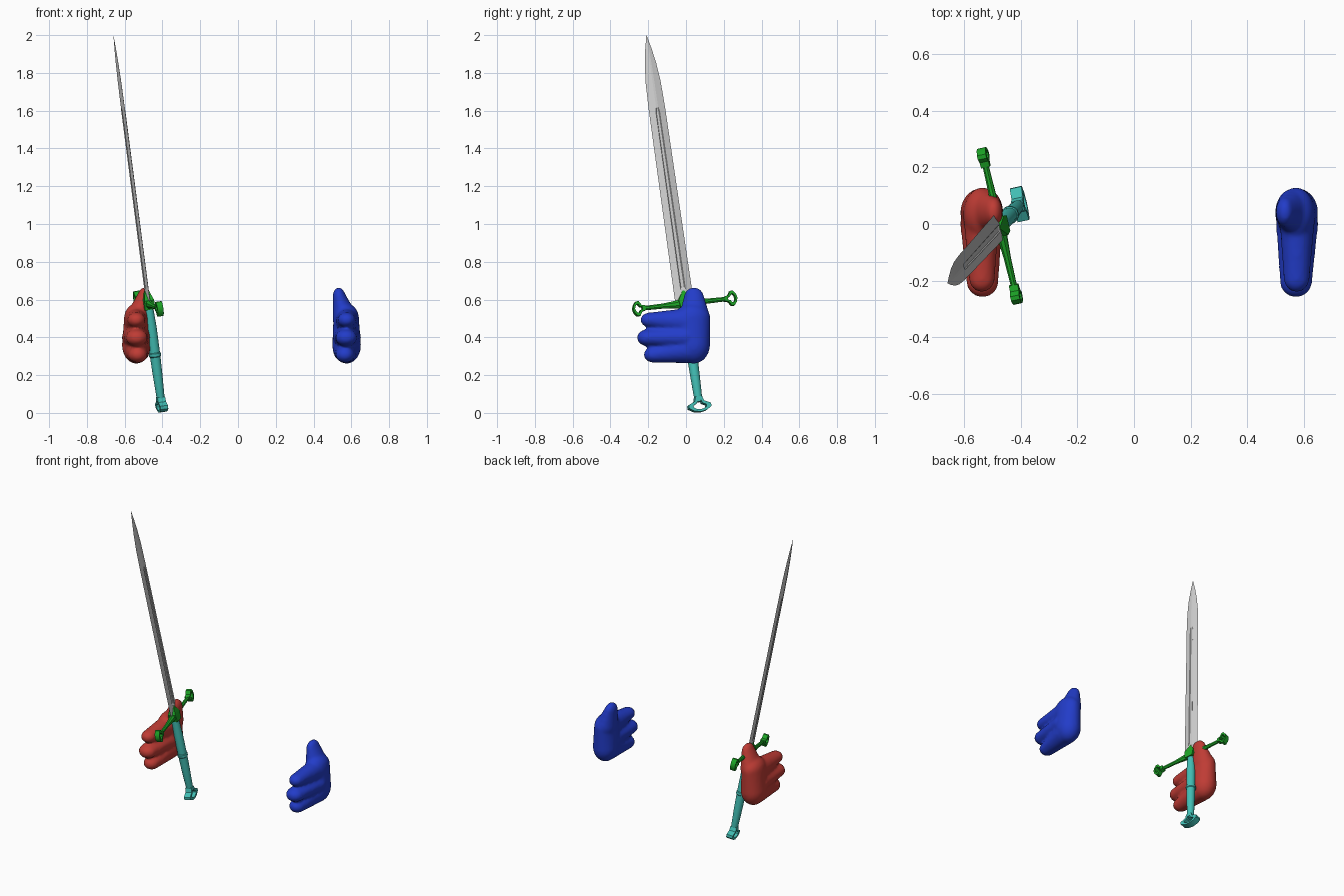
import bpy, bmesh, math
from mathutils import Matrix, Vector

if "Cube" in bpy.data.objects:
    bpy.data.objects.remove(bpy.data.objects["Cube"])


def material(name, rgb):
    m = bpy.data.materials.new(name)
    m.diffuse_color = (*rgb, 1)
    m.use_nodes = True
    m.node_tree.nodes["Principled BSDF"].inputs["Base Color"].default_value = m.diffuse_color
    return m


RED = material("red", (0.52, 0.045, 0.035))
BLUE = material("blue", (0.016, 0.045, 0.58))
GREY = material("steel grey", (0.62, 0.62, 0.62))
GREEN = material("green", (0.012, 0.38, 0.02))
TEAL = material("teal", (0.055, 0.52, 0.46))

# Sword frame: X along the guard, Y through the blade, Z up the blade
AXIS = Vector((-0.26, -0.285, 2.0)).normalized()
SIDE = Vector((-0.125, 0.53, 0.06))
SIDE = (SIDE - AXIS * SIDE.dot(AXIS)).normalized()
THICK = AXIS.cross(SIDE)
SWORD = Matrix((SIDE, THICK, AXIS)).transposed().to_4x4()
SWORD.translation = (-0.40, 0.075, 0.004)


def finish(bm, name, mat, matrix=None, angle=30):
    if matrix:
        bm.transform(matrix)
    bmesh.ops.recalc_face_normals(bm, faces=bm.faces)
    mesh = bpy.data.meshes.new(name)
    bm.to_mesh(mesh)
    bm.free()
    mesh.materials.append(mat)
    ob = bpy.data.objects.new(name, mesh)
    bpy.context.collection.objects.link(ob)
    bpy.ops.object.select_all(action='DESELECT')
    bpy.context.view_layer.objects.active = ob
    ob.select_set(True)
    if angle:
        bpy.ops.object.shade_smooth_by_angle(angle=math.radians(angle))
    else:
        bpy.ops.object.shade_smooth()
    return ob


def loft(bm, sections):
    """Skin a list of closed sections and cap both ends."""
    rings = [[bm.verts.new(p) for p in s] for s in sections]
    n = len(rings[0])
    for a, b in zip(rings, rings[1:]):
        for i in range(n):
            j = (i + 1) % n
            bm.faces.new((a[i], a[j], b[j], b[i]))
    bm.faces.new(rings[0])
    bm.faces.new(rings[-1])


def fan_ring(bm, length, w, t, neck, matrix):
    """Flared end piece with a hole, opening along local +X."""
    half = [(0, neck), (0.3, 0.42 * w), (0.5, w), (0.72, w), (0.92, 0.55 * w)]
    pts = [(u * length, v) for u, v in half] + [(length, 0)]
    pts += [(u * length, -v) for u, v in reversed(half)]
    c = 0.64 * length
    hole = [(c + (u - c) * 0.58, v * 0.58) for u, v in pts]
    loops = []
    for p, y in ((pts, -t / 2), (pts, t / 2), (hole, t / 2), (hole, -t / 2)):
        loops.append([bm.verts.new(matrix @ Vector((u, y, v))) for u, v in p])
    n = len(pts)
    for k in range(4):
        a, b = loops[k], loops[(k + 1) % 4]
        for i in range(n):
            j = (i + 1) % n
            bm.faces.new((a[i], a[j], b[j], b[i]))


# Blade with a shallow groove on both faces
bm = bmesh.new()
sections = []
for z, w, f, d in ((0.59, .05, .013, 0), (0.66, .05, .013, 0), (0.67, .05, .013, .004),
                   (1.62, .045, .010, .004), (1.64, .045, .006, 0), (1.78, .041, .005, 0),
                   (1.88, .031, .004, 0), (1.96, .017, .003, 0), (2.03, .001, .0005, 0)):
    h = 0.009 if z < 1.7 else 0.009 * w / 0.045
    top = [(-w, 0), (-f, h), (-0.7 * f, h - d), (0.7 * f, h - d), (f, h)]
    pts = top + [(-x, -y) for x, y in top]
    sections.append([(x, y, z) for x, y in pts])
loft(bm, sections)
finish(bm, "blade", GREY, SWORD, 8)

# Guard: tapering arms, a pointed centre and flared end rings
G = 0.585
bm = bmesh.new()
sections = []
for x, hz, hy in ((-.23, .012, .011), (-.12, .014, .013), (-.045, .022, .018), (0, .034, .026),
                  (.045, .022, .018), (.12, .014, .013), (.23, .012, .011)):
    sections.append([(x, hy * math.cos(a), G + hz * math.sin(a))
                     for a in (math.tau * (i + .5) / 8 for i in range(8))])
loft(bm, sections)
loft(bm, [[(sx * w, sy * t, G + z) for sx, sy in ((-1, -1), (1, -1), (1, 1), (-1, 1))]
          for z, w, t in ((-.03, .028, .028), (.02, .035, .026), (.07, .004, .011))])
for s in (0, math.pi):
    place = Matrix.Translation((0, 0, G)) @ Matrix.Rotation(s, 4, 'Z') @ Matrix.Translation((.215, 0, 0))
    fan_ring(bm, .07, .039, .032, .012, place)
finish(bm, "guard", GREEN, SWORD, 35)

# Grip with a raised band
bm = bmesh.new()
sections = [[(r * math.cos(math.tau * i / 16), r * math.sin(math.tau * i / 16), z) for i in range(16)]
            for z, r in ((.055, .017), (.09, .022), (.2, .026), (.298, .028), (.302, .032),
                         (.318, .032), (.322, .028), (.45, .028), (.57, .023))]
loft(bm, sections)
finish(bm, "grip", TEAL, SWORD, 40)

# Pommel: flared ring opening downward
bm = bmesh.new()
down = Matrix.Translation((0, 0, .082)) @ Matrix.Rotation(math.pi / 2, 4, 'Y')
fan_ring(bm, .082, .061, .042, .018, down)
finish(bm, "pommel", TEAL, SWORD, 35)

# Hand masses: start centre, start radii, end centre, end radii
MASSES = (
    ((.575, -.190, .492), (.047, .052, .040), (.577, .00, .485), (.062, .06, .070)),  # upper finger
    ((.573, -.203, .398), (.058, .057, .045), (.577, .00, .400), (.076, .06, .060)),  # middle finger
    ((.567, -.168, .308), (.051, .057, .043), (.574, .01, .335), (.072, .07, .072)),  # lower finger
    ((.575, .040, .360), (.077, .088, .100), (.573, .035, .500), (.068, .095, .080)),  # palm
    ((.560, .045, .510), (.060, .080, .080), (.534, .042, .615), (.033, .053, .050)),  # thumb
)


def hand(name, mat, sign, shift):
    bm = bmesh.new()
    steps = 9
    for c0, r0, c1, r1 in MASSES:
        for i in range(steps):
            k = i / (steps - 1)
            c = Vector(c0).lerp(Vector(c1), k)
            r = Vector(r0).lerp(Vector(r1), k)
            c.x = sign * (c.x - shift)
            bmesh.ops.create_uvsphere(bm, u_segments=20, v_segments=12, radius=1,
                                      matrix=Matrix.Translation(c) @ Matrix.Diagonal((*r, 1)))
    ob = finish(bm, name, mat, None, 0)
    # Fuse the masses into one soft surface
    fuse = ob.modifiers.new("fuse", 'REMESH')
    fuse.mode = 'VOXEL'
    fuse.voxel_size = 0.009
    fuse.use_smooth_shade = True
    soft = ob.modifiers.new("soften", 'SMOOTH')
    soft.factor = 0.5
    soft.iterations = 8


hand("sword_hand", RED, -1, 0.037)
hand("free_hand", BLUE, 1, 0)
